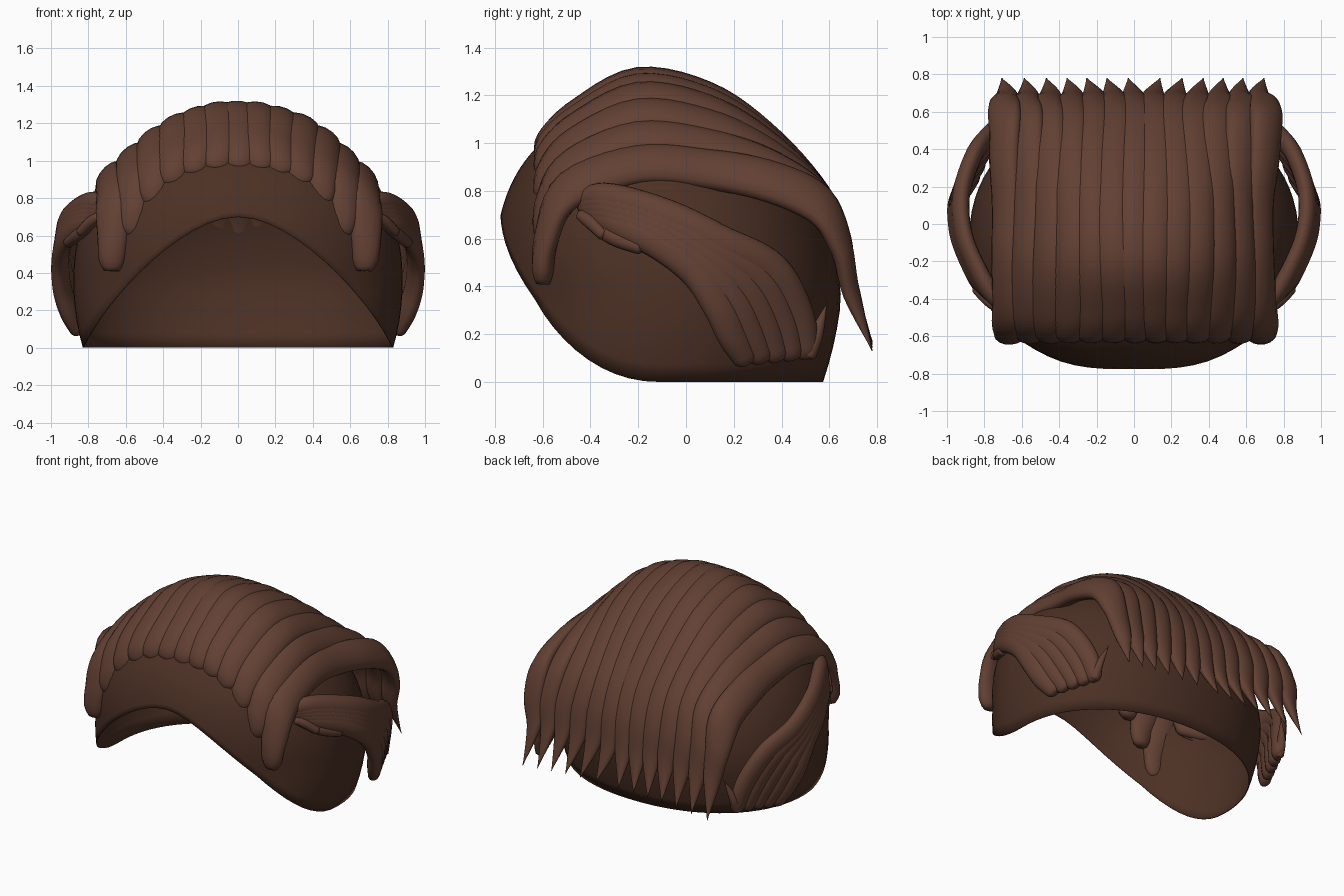
import bpy, bmesh, math
from mathutils import Vector

if "Cube" in bpy.data.objects:
    bpy.data.objects.remove(bpy.data.objects["Cube"])


def material(name, col):
    m = bpy.data.materials.new(name)
    m.diffuse_color = (*col, 1)
    m.use_nodes = True
    m.node_tree.nodes["Principled BSDF"].inputs["Base Color"].default_value = m.diffuse_color
    return m


HAIR = material("hair_brown", (0.122, 0.051, 0.033))
SCALP = material("scalp_brown", (0.072, 0.030, 0.018))


def finish(bm, name, mat):
    bmesh.ops.recalc_face_normals(bm, faces=bm.faces)
    me = bpy.data.meshes.new(name)
    bm.to_mesh(me)
    bm.free()
    me.materials.append(mat)
    for p in me.polygons:
        p.use_smooth = True
    ob = bpy.data.objects.new(name, me)
    bpy.context.collection.objects.link(ob)
    return ob


def spline(pts, u):
    # Catmull-Rom through tuples of any size
    f = u * (len(pts) - 1)
    i = min(int(f), len(pts) - 2)
    t = f - i
    g = lambda k: pts[max(0, min(len(pts) - 1, k))]
    return [0.5 * (2 * b + (c - a) * t + (2 * a - 5 * b + 4 * c - d) * t * t
            + (3 * b - a - 3 * c + d) * t ** 3)
            for a, b, c, d in zip(g(i - 1), g(i), g(i + 1), g(i + 2))]


def strand(name, pts, hint, n=48, sides=14, blunt_end=False):
    # pts: (x, y, z, half width, half thickness); hint(u): width direction
    bm = bmesh.new()
    rings = []
    for i in range(n + 1):
        u = i / n
        x, y, z, w, th = spline(pts, u)
        a, b = spline(pts, max(0, u - .01)), spline(pts, min(1, u + .01))
        tan = (Vector(b[:3]) - Vector(a[:3])).normalized()
        wd = Vector(hint(u))
        wd = (wd - tan * wd.dot(tan)).normalized()
        nd = tan.cross(wd)
        e = min(u, 1 - u if blunt_end else 1) / .045
        r = max(.62, math.sqrt(1 - (1 - e) ** 2)) if e < 1 else 1
        w, th = max(w, .002) * r, max(th, .002) * r
        rings.append([bm.verts.new(Vector((x, y, z)) + wd * w * math.cos(q) + nd * th * math.sin(q))
                      for q in (2 * math.pi * k / sides for k in range(sides))])
    for r0, r1 in zip(rings, rings[1:]):
        for k in range(sides):
            j = (k + 1) % sides
            bm.faces.new((r0[k], r0[j], r1[j], r1[k]))
    bm.faces.new(rings[0])
    bm.faces.new(rings[-1])
    return finish(bm, name, HAIR)


# scalp cap: open shell with an arched front hairline
def cap_point(phi, z):
    d = z - .35
    s = max(0, 1 - (d / .8) ** 2.3) ** .435 if d > 0 else math.sqrt(1 - (d / 1.05) ** 2)
    sx, cy = math.sin(phi), -math.cos(phi)
    return (.88 * s * math.copysign(abs(sx) ** .93, sx),
            -.07 - .1 * abs(d) + .72 * s * math.copysign(abs(cy) ** .93, cy), z)


bm = bmesh.new()
SEG, ROWS = 72, 24
rows = []
for j in range(ROWS):
    row = []
    for k in range(SEG):
        phi = 2 * math.pi * k / SEG
        z0 = 0
        if math.cos(phi) > 0:
            z0 += .7 * math.cos(math.pi / 2 * abs(math.sin(phi)) ** .9)
        z = z0 + (1.149 - z0) * math.sin(math.pi / 2 * j / ROWS)
        row.append(bm.verts.new(cap_point(phi, z)))
    rows.append(row)
for a, b in zip(rows, rows[1:]):
    for k in range(SEG):
        j = (k + 1) % SEG
        bm.faces.new((a[k], a[j], b[j], b[k]))
bm.faces.new(rows[-1])
cap = finish(bm, "scalp_cap", SCALP)
sol = cap.modifiers.new("thickness", 'SOLIDIFY')
sol.thickness = .006

# top strands: 13 locks combed from forehead to nape, centre to outer blend
centre = [(-.59, .95), (-.575, 1.02), (-.45, 1.135), (-.2, 1.265), (.1, 1.2),
          (.35, 1.02), (.55, .79), (.645, .6), (.69, .38), (.78, .17)]
outer = [(-.60, .41), (-.585, .6), (-.49, .8), (-.2, .91), (.1, .89),
         (.35, .84), (.55, .745), (.645, .58), (.69, .38), (.78, .13)]
blend = [0, .015, .09, .21, .42, .7, 1]
widths = [.065, .085, .1, .1, .1, .105, .105, .085, .06, .0]
thick = [.045, .05, .055, .055, .055, .055, .055, .045, .035, .0]
for i in range(-6, 7):
    k, side = blend[abs(i)], (1 if i > 0 else -1)
    pts = []
    for n, (c, o) in enumerate(zip(centre, outer)):
        kk = k ** 1.2 if n < 2 else k
        x = i * .113 + .008 * math.sin(n * 1.3 + i)
        x += side * (.025 if n == 9 else .02 * k if 4 < n < 8 else 0)
        pts.append((x, c[0] + (o[0] - c[0]) * kk, c[1] + (o[1] - c[1]) * kk, widths[n], thick[n]))
    tilt = math.radians(50) * (i / 6)
    strand(f"top_strand_{i + 7}", pts, lambda u, t=tilt: (math.cos(t), 0, -math.sin(t)))


# side locks: swept from temple back and down, mirrored
def mirrored(ob):
    m = ob.modifiers.new("mirror", 'MIRROR')
    m.use_axis[0] = True


upper = [(.70, -.45, .76), (.79, -.33, .77), (.905, -.08, .69), (.925, .15, .58),
         (.86, .36, .47), (.78, .47, .28), (.74, .51, .10)]
lower = [(.71, -.43, .71), (.83, -.3, .67), (.925, -.1, .58), (.95, .05, .46),
         (.94, .14, .32), (.90, .2, .19), (.85, .26, .08)]
sw = [.04, .065, .075, .075, .075, .07, .05]
for s in range(5):
    f = s / 4
    pts = [tuple(a + (b - a) * f for a, b in zip(p, q)) + (w, .047 if 0 < n < 6 else .035)
           for n, (p, q, w) in enumerate(zip(upper, lower, sw))]
    hint = lambda u: [a - b for a, b in zip(spline(upper, u), spline(lower, u))]
    mirrored(strand(f"side_strand_{s + 1}", pts, hint, blunt_end=True))

# short temple wisps and a flicked tip behind the side locks
up = lambda u: (0, .4, 1)
mirrored(strand("temple_wisp_long", [(.75, -.42, .69, .03, .03), (.85, -.31, .61, .035, .03),
                (.91, -.18, .56, .03, .03)], up, 16, 10, True))
mirrored(strand("temple_wisp_short", [(.74, -.44, .70, .025, .03), (.79, -.40, .67, .03, .03),
                (.85, -.34, .61, .025, .025)], up, 12, 10, True))
mirrored(strand("flicked_tip", [(.75, .51, .10, .03, .03), (.74, .545, .2, .03, .025),
                (.70, .59, .33, 0, 0)], lambda u: (0, 1, 0), 14, 10))
